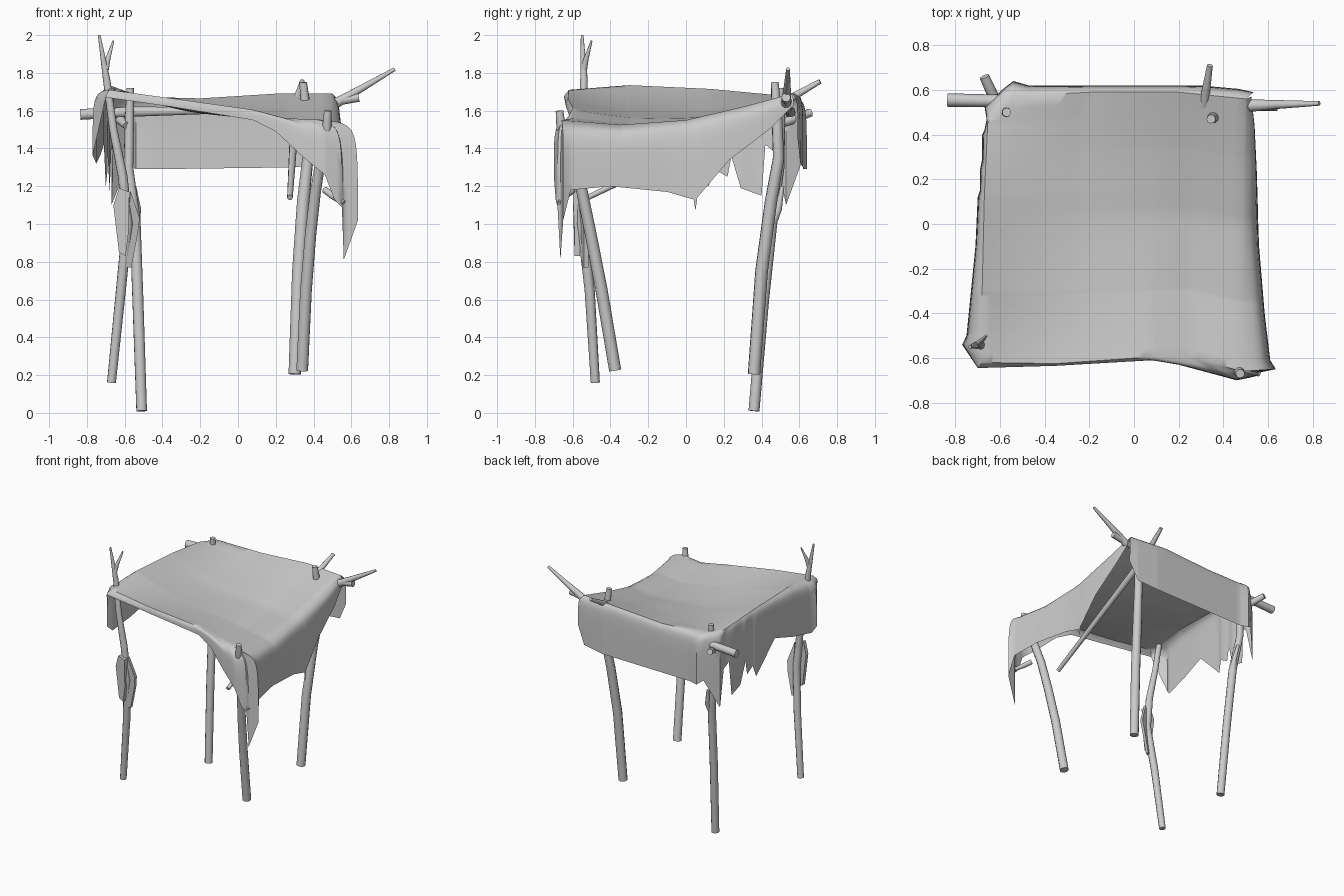
import bpy, bmesh, math
from mathutils import Vector

cube = bpy.data.objects.get("Cube")
if cube:
    bpy.data.objects.remove(cube, do_unlink=True)

grey = bpy.data.materials.new("plain_grey")
grey.use_nodes = True
colour = (0.6, 0.6, 0.6, 1)
grey.diffuse_color = colour
grey.node_tree.nodes["Principled BSDF"].inputs["Base Color"].default_value = colour


def finish(name, mesh, angle=40):
    mesh.materials.clear()
    mesh.materials.append(grey)
    mesh.shade_smooth()
    mesh.set_sharp_from_angle(angle=math.radians(angle))
    obj = bpy.data.objects.new(name, mesh)
    bpy.context.collection.objects.link(obj)
    return obj


def limb(name, *points):
    """Round branch through (x, y, z, radius) points."""
    curve = bpy.data.curves.new(name, 'CURVE')
    curve.dimensions = '3D'
    curve.bevel_depth = 1
    curve.bevel_resolution = 3
    curve.use_fill_caps = True
    spline = curve.splines.new('POLY')
    spline.points.add(len(points) - 1)
    for p, (x, y, z, r) in zip(spline.points, points):
        p.co = (x, y, z, 1)
        p.radius = r
    temp = bpy.data.objects.new(name + "_path", curve)
    mesh = bpy.data.meshes.new_from_object(temp)
    bpy.data.objects.remove(temp)
    finish(name, mesh)


# Four crooked poles
limb("front_right_pole", (-.67, -.48, .16, .024), (-.62, -.51, .65, .027), (-.585, -.55, 1.0, .028),
     (-.61, -.555, 1.25, .026), (-.66, -.55, 1.5, .022), (-.695, -.54, 1.76, .02), (-.735, -.55, 2.0, .007))
limb("front_right_fork", (-.70, -.54, 1.82, .017), (-.69, -.53, 1.87, .014), (-.66, -.50, 1.97, .005))
limb("back_right_pole", (-.51, .36, .01, .029), (-.53, .41, .6, .03), (-.545, .455, 1.02, .03),
     (-.58, .495, 1.3, .026), (-.575, .5, 1.55, .025), (-.57, .5, 1.72, .02))
limb("back_right_twig", (-.545, .455, 1.0, .024), (-.53, .49, 1.08, .018), (-.55, .51, 1.2, .011))
limb("front_left_pole", (.34, -.375, .225, .032), (.36, -.447, .65, .032), (.385, -.505, .95, .031),
     (.41, -.55, 1.17, .03), (.44, -.6, 1.35, .028), (.47, -.66, 1.5, .026), (.475, -.67, 1.6, .02))
limb("back_left_pole", (.30, .36, .205, .033), (.32, .40, .75, .034), (.345, .45, 1.12, .033),
     (.37, .49, 1.35, .03), (.36, .48, 1.6, .028), (.345, .47, 1.75, .02))

# Rails and branches lashed to the poles
limb("back_rail", (-.835, .555, 1.58, .03), (-.55, .55, 1.595, .028), (-.2, .54, 1.6, .02),
     (.45, .53, 1.635, .022), (.64, .53, 1.67, .024))
limb("rail_spike", (.52, .53, 1.64, .028), (.64, .535, 1.71, .02), (.83, .54, 1.82, .01))
limb("side_brace", (.34, .71, 1.755, .013), (.305, .49, 1.63, .025), (.275, -.52, 1.14, .015))
limb("right_rail_stub", (-.67, .66, 1.59, .022), (-.62, .55, 1.55, .026), (-.59, .48, 1.52, .02))
limb("front_left_peg", (.46, -.6, 1.18, .018), (.5, -.64, 1.15, .018), (.56, -.67, 1.11, .014))


# Bark strips tied to the front right pole
def plate(name, outline, offset):
    mesh = bpy.data.meshes.new(name)
    bm = bmesh.new()
    face = bm.faces.new([bm.verts.new(p) for p in outline])
    new = bmesh.ops.extrude_face_region(bm, geom=[face])["geom"]
    bmesh.ops.translate(bm, vec=offset, verts=[v for v in new if isinstance(v, bmesh.types.BMVert)])
    bmesh.ops.recalc_face_normals(bm, faces=bm.faces)
    bm.to_mesh(mesh)
    bm.free()
    finish(name, mesh, 25)


plate("front_bark", [(-.63, -.6, 1.19), (-.66, -.59, 1.1), (-.63, -.59, .85), (-.595, -.59, .83),
                     (-.58, -.59, .95), (-.575, -.6, 1.17)], (0, .03, 0))
plate("inner_bark", [(-.57, -.57, 1.18), (-.52, -.55, 1.03), (-.53, -.54, .95), (-.565, -.54, .77),
                     (-.59, -.55, .77)], (0, .025, 0))

# Hide cover: rim of the top, then the hanging lower edge of each side
front_rim = [(-.68, -.62, 1.71), (-.35, -.625, 1.665), (.08, -.595, 1.605), (.25, -.59, 1.56), (.48, -.66, 1.55)]
left_rim = [front_rim[-1], (.475, -.35, 1.525), (.485, 0, 1.55), (.49, .3, 1.62), (.5, .56, 1.69)]
back_rim = [(-.585, .57, 1.675), (-.2, .59, 1.665), (.2, .59, 1.69), left_rim[-1]]
right_rim = [front_rim[0], (-.68, -.3, 1.735), (-.67, .13, 1.715), (-.655, .45, 1.685), back_rim[0]]

front_hem = [(-.70, -.645, 1.67), (-.35, -.635, 1.62), (.08, -.61, 1.55), (.2, -.63, 1.49), (.35, -.67, 1.35),
             (.46, -.7, 1.26), (.51, -.69, 1.13), (.55, -.68, 1.09), (.56, -.665, .81), (.635, -.65, 1.02)]
left_hem = [front_hem[-1], (.61, -.61, 1.18), (.585, -.4, 1.2), (.56, -.1, 1.17), (.555, .04, 1.13), (.555, .05, 1.07),
            (.555, .06, 1.14), (.55, .23, 1.34), (.54, .44, 1.5), (.525, .57, 1.63)]
back_hem = [(-.58, .61, 1.32), (-.54, .64, 1.29), (-.47, .62, 1.29), (.3, .62, 1.3), (.47, .605, 1.32), (.535, .59, 1.46)]
right_hem = [front_hem[0], (-.77, -.54, 1.36), (-.75, -.5, 1.32), (-.73, -.3, 1.36), (-.71, -.1, 1.42),
             (-.70, .12, 1.2), (-.69, .15, 1.29), (-.69, .22, 1.25), (-.69, .24, 1.36), (-.68, .29, 1.19),
             (-.68, .4, 1.15), (-.67, .42, 1.42), (-.66, .47, 1.38), (-.67, .53, 1.1), back_hem[0]]


def stops(line, axis):
    a, b = line[0][axis], line[-1][axis]
    return [(p[axis] - a) / (b - a) for p in line]


def along(line, axis, t):
    ts = stops(line, axis)
    for i in range(len(ts) - 1):
        if t <= ts[i + 1] + 1e-6:
            f = (t - ts[i]) / (ts[i + 1] - ts[i])
            return Vector(line[i]).lerp(Vector(line[i + 1]), f)
    return Vector(line[-1])


def samples(axis, *lines):
    ts = [i / 24 for i in range(25)] + [t for line in lines for t in stops(line, axis)]
    out = []
    for t in sorted(ts):
        if not out or t - out[-1] > .002:
            out.append(t)
    return out


us = samples(0, front_rim, back_rim, front_hem, back_hem)
vs = samples(1, left_rim, right_rim, left_hem, right_hem)
bm = bmesh.new()


def sheet(rows):
    grid = [[bm.verts.new(p) for p in row] for row in rows]
    for r, s in zip(grid, grid[1:]):
        for i in range(len(r) - 1):
            bm.faces.new((r[i], r[i + 1], s[i + 1], s[i]))


def top_point(u, v):
    f, b = along(front_rim, 0, u), along(back_rim, 0, u)
    l, r = along(right_rim, 1, v), along(left_rim, 1, v)
    c = [Vector(p) for p in (front_rim[0], front_rim[-1], back_rim[0], back_rim[-1])]
    p = f.lerp(b, v) + l.lerp(r, u) - c[0].lerp(c[1], u).lerp(c[2].lerp(c[3], u), v)
    # sag, deeper towards the high side
    p.z -= 1.2 * u * v * (1 - u) * (1 - v) * (1 - .5 * u)
    return p


def drape(rim, hem, axis, ts):
    rows = []
    for k in range(11):
        s = k / 10
        row = []
        for t in ts:
            a, b = along(rim, axis, t), along(hem, axis, t)
            bend = Vector((b.x, b.y, a.z - .03))
            row.append(a * (1 - s) ** 3 + bend * 3 * s * (1 - s) + b * s ** 3)
        rows.append(row)
    sheet(rows)


sheet([[top_point(u, v) for u in us] for v in vs])
drape(front_rim, front_hem, 0, us)
drape(back_rim, back_hem, 0, us)
drape(right_rim, right_hem, 1, vs)
drape(left_rim, left_hem, 1, vs)
bmesh.ops.remove_doubles(bm, verts=bm.verts, dist=.0005)
bmesh.ops.recalc_face_normals(bm, faces=bm.faces)
cover_mesh = bpy.data.meshes.new("hide_cover")
bm.to_mesh(cover_mesh)
bm.free()
finish("hide_cover", cover_mesh, 50)
